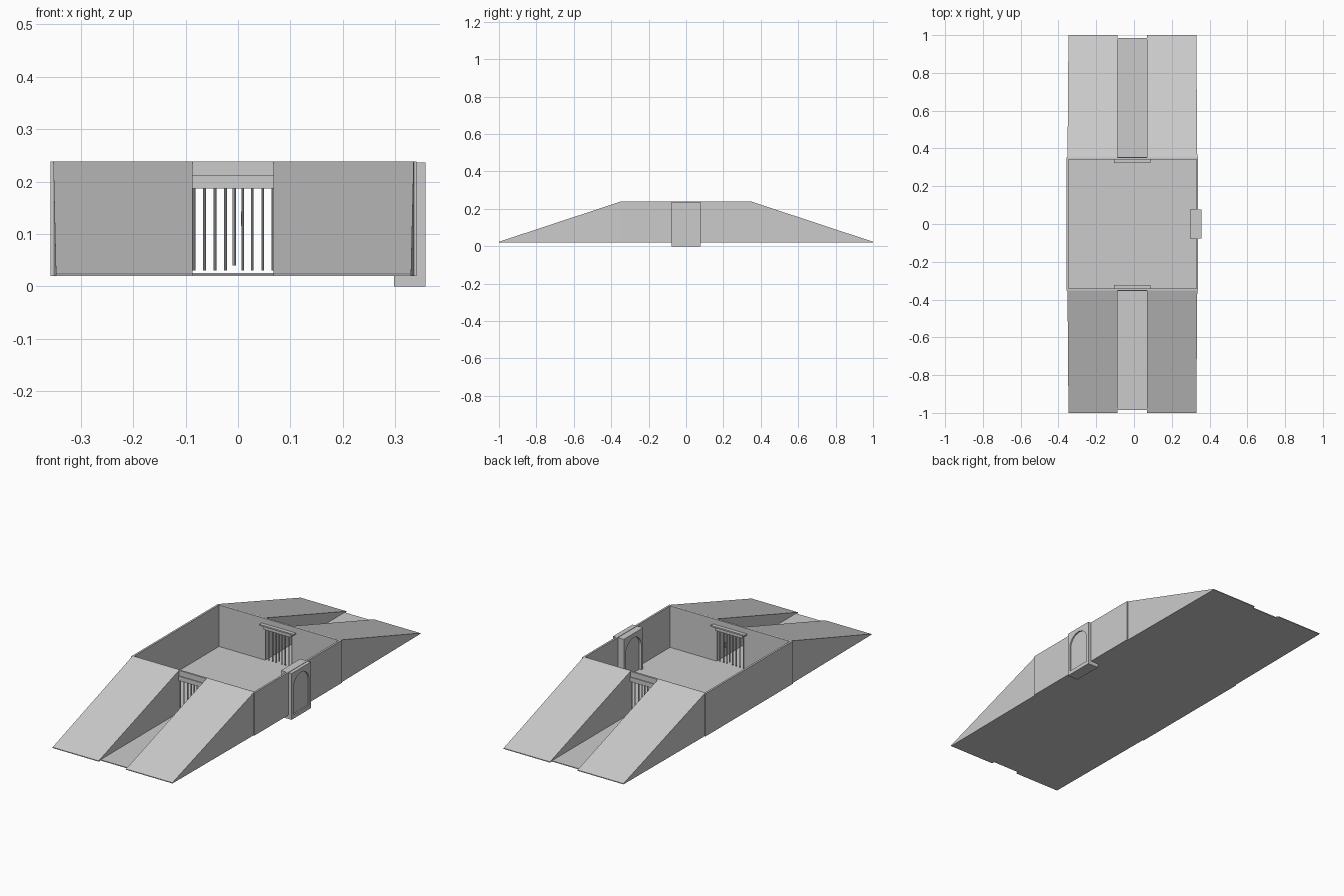
import bpy, bmesh, math

if "Cube" in bpy.data.objects:
    bpy.data.objects.remove(bpy.data.objects["Cube"])

CX = -0.0095          # centre line of the courtyard
Z0, Z1, ZT = 0.02, 0.026, 0.238
SL, SR = -0.087, 0.068   # gate passage
WL, WR = -0.357, 0.34    # outer wall faces
WY, T = 0.352, 0.01      # end wall position and thickness


def mesh_object(name, bm):
    bmesh.ops.recalc_face_normals(bm, faces=bm.faces)
    me = bpy.data.meshes.new(name)
    bm.to_mesh(me)
    bm.free()
    ob = bpy.data.objects.new(name, me)
    bpy.context.collection.objects.link(ob)
    return ob


def loft(name, a, b):
    """Closed solid between two matching outlines."""
    bm = bmesh.new()
    va = [bm.verts.new(p) for p in a]
    vb = [bm.verts.new(p) for p in b]
    bm.faces.new(va)
    bm.faces.new(vb[::-1])
    n = len(va)
    for i in range(n):
        j = (i + 1) % n
        bm.faces.new((va[i], va[j], vb[j], vb[i]))
    return mesh_object(name, bm)


def box(name, x0, x1, y0, y1, z0, z1):
    y0, y1 = sorted((y0, y1))
    ring = [(x0, y0), (x1, y0), (x1, y1), (x0, y1)]
    return loft(name, [(x, y, z0) for x, y in ring], [(x, y, z1) for x, y in ring])


def rod(name, x, y, z0, z1, r):
    bm = bmesh.new()
    bmesh.ops.create_cone(bm, cap_ends=True, segments=8, radius1=r, radius2=r, depth=z1 - z0)
    bmesh.ops.translate(bm, verts=bm.verts, vec=(x, y, (z0 + z1) / 2))
    return mesh_object(name, bm)


# courtyard floor and side walls
box("courtyard_floor", WL + T, WR - T, -WY + T, WY - T, Z0, Z1)
box("left_wall", WL, WL + T, -WY, WY, Z0, ZT)
box("right_wall", WR - T, WR, -WY, WY, Z0, ZT)

for s, tag in ((-1, "front"), (1, "back")):
    yo, yi = s * WY, s * (WY - T)
    # end wall with gate opening
    box(tag + "_wall_left", WL + T, SL, yo, yi, Z0, ZT)
    box(tag + "_wall_right", SR, WR - T, yo, yi, Z0, ZT)
    box(tag + "_wall_over_gate", SL, SR, yo, yi, 0.187, ZT)
    box(tag + "_threshold", SL, SR, yo, yi, Z0, Z1)
    # sloped banks either side of the passage
    prof = [(s, Z0), (s, Z0 + 0.004), (yo, ZT), (yo, Z0)]
    for side, inner, tip, root in (("left", SL, -0.347, -0.352), ("right", SR, 0.33, 0.335)):
        loft(f"{tag}_bank_{side}", [(inner, y, z) for y, z in prof],
             [(tip if abs(y) == 1 else root, y, z) for y, z in prof])
    box(tag + "_passage_floor", SL, SR, s * 0.985, yo, Z0, Z1 - 0.002)
    # lintel and cap over the gate
    box(tag + "_lintel", SL, SR, s * 0.354, s * 0.33, 0.187, 0.206)
    box(tag + "_lintel_cap", -0.105, 0.087, s * 0.356, s * 0.323, 0.204, 0.211)
    # gate bars
    for i, x in enumerate((-0.084, -0.064, -0.044, -0.024, 0.009, 0.027, 0.047, 0.066)):
        rod(f"{tag}_gate_bar_{i}", x, s * 0.343, 0.03, 0.19, 0.0026)
    rod(tag + "_gate_meeting_bar", -0.007, s * 0.343, 0.04, 0.19, 0.0035)

# gate handle on the front gate
rod("gate_handle", 0.008, -0.326, 0.115, 0.143, 0.002)
for z in (0.118, 0.14):
    box("handle_bracket", 0.006, 0.010, -0.343, -0.325, z - 0.002, z + 0.002)

# arched side doorway: frame with arch-shaped opening
DX0, DX1, DH, AR, SP = 0.297, 0.357, 0.236, 0.064, 0.15
arch = [(AR * math.cos(math.pi * i / 20), SP + AR * math.sin(math.pi * i / 20)) for i in range(21)]
outline = ([(0.078, Z0), (0.078, DH), (-0.078, DH), (-0.078, Z0), (-AR, Z0)]
           + arch[::-1] + [(AR, Z0)])
loft("door_arch_frame", [(DX0, y, z) for y, z in outline], [(DX1, y, z) for y, z in outline])
panel = [(AR, Z0)] + arch + [(-AR, Z0)]
loft("door_panel", [(DX0 + 0.012, y, z) for y, z in panel], [(DX1 - 0.007, y, z) for y, z in panel])
box("door_foot", DX0, DX1, -0.078, 0.078, 0, Z0)
